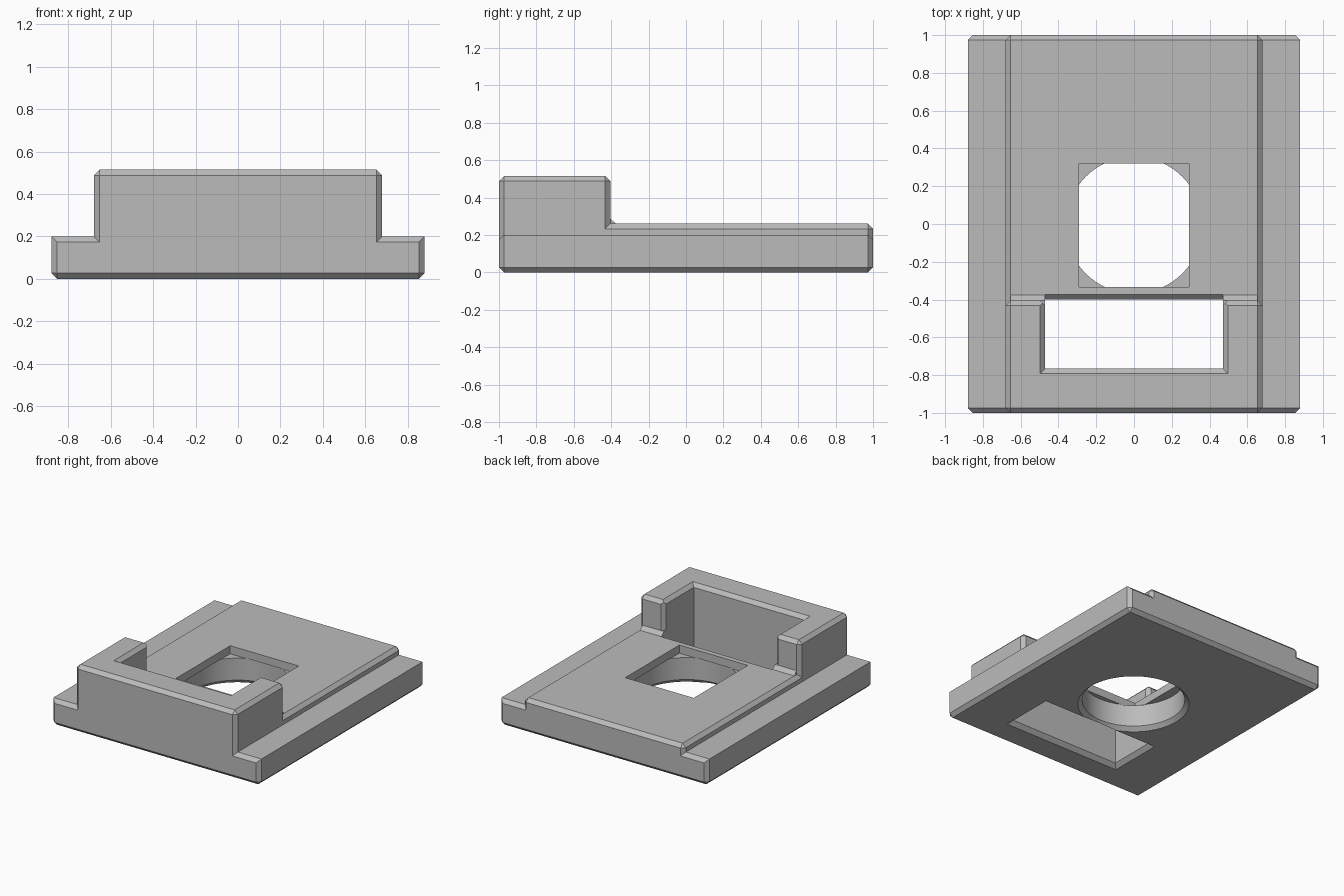
import bpy, bmesh, math

old = bpy.data.objects.get("Cube")
if old:
    bpy.data.objects.remove(old, do_unlink=True)

C = 0.027   # chamfer width

grey = bpy.data.materials.new("plain_grey")
grey.use_nodes = True
grey.diffuse_color = (0.5, 0.5, 0.5, 1)
grey.node_tree.nodes["Principled BSDF"].inputs["Base Color"].default_value = (0.5, 0.5, 0.5, 1)


def loft(name, loops):
    """Closed solid through a row of loops that have equal point counts."""
    bm = bmesh.new()
    rings = [[bm.verts.new(p) for p in loop] for loop in loops]
    n = len(rings[0])
    for a, b in zip(rings, rings[1:]):
        for i in range(n):
            j = (i + 1) % n
            bm.faces.new((a[i], a[j], b[j], b[i]))
    bm.faces.new(rings[0])
    bm.faces.new(rings[-1])
    bmesh.ops.remove_doubles(bm, verts=bm.verts, dist=0.0005)
    bmesh.ops.recalc_face_normals(bm, faces=bm.faces)
    mesh = bpy.data.meshes.new(name)
    bm.to_mesh(mesh)
    bm.free()
    mesh.materials.append(grey)
    obj = bpy.data.objects.new(name, mesh)
    bpy.context.collection.objects.link(obj)
    return obj


def section(half, y):
    """Mirror a half section across x = 0 and place it at depth y."""
    return [(x, y, z) for x, z in half] + [(-x, y, z) for x, z in reversed(half)]


def prism(name, full, inset, y0, y1):
    return loft(name, [section(inset, y0), section(full, y0 + C),
                       section(full, y1 - C), section(inset, y1)])


def rect(w, y0, y1, z):
    return [(-w, y0, z), (w, y0, z), (w, y1, z), (-w, y1, z)]


def circle(r, y, z, n=64):
    return [(r * math.cos(math.tau * i / n), y + r * math.sin(math.tau * i / n), z)
            for i in range(n)]


def combine(target, other, operation):
    mod = target.modifiers.new("join", 'BOOLEAN')
    mod.operation, mod.solver, mod.object = operation, 'EXACT', other
    bpy.context.view_layer.objects.active = target
    bpy.ops.object.modifier_apply(modifier=mod.name)
    bpy.data.objects.remove(other, do_unlink=True)


W, R, T, H, F = 0.88, 0.68, 0.26, 0.515, 0.2   # plate, riser, heights, flange

# Stepped base plate with chamfered ends
body = prism("mounting_plate",
             [(W - C, 0), (W, C), (W, F), (R, F), (R, T - C), (R - C, T)],
             [(W - C, C), (W - C, C), (W - C, F - C), (R - C, F - C),
              (R - C, T - C), (R - C, T - C)], -1, 1)

# Tall block at the front
combine(body, prism("front_block", [(R, 0.1), (R, H - C), (R - C, H)],
                    [(R - C, 0.1), (R - C, H - C), (R - C, H - C)], -1, -0.405), 'UNION')

# Sloped foot behind the tall block
foot = [(-0.45, 0.22), (-0.375, 0.22), (-0.375, T), (-0.405, 0.288), (-0.45, 0.288)]
combine(body, loft("sloped_foot", [[(x, y, z) for y, z in foot]
                                   for x in (C - R, R - C)]), 'UNION')

# Slot through the block, flared at both rims and open to the rear
combine(body, loft("slot_cutter", [
    rect(0.53, -0.825, -0.34, -0.03), rect(0.47, -0.765, -0.4, 0.03),
    rect(0.47, -0.765, -0.4, T - C), rect(0.47, -0.765, -0.27, T - C + 0.13),
    rect(0.47, -0.765, -0.27, H - C), rect(0.53, -0.825, -0.27, H - C + 0.06)]), 'DIFFERENCE')

# Chamfers on the inner rear edges of the two arms
combine(body, loft("arm_cutter", [
    [(-0.47, -0.432, z), (0.47, -0.432, z), (0.53, -0.372, z), (-0.53, -0.372, z)]
    for z in (0.288, 0.7)]), 'DIFFERENCE')

# Square recess above a round hole with a flared lower rim
combine(body, loft("recess_cutter", [rect(0.29, -0.333, 0.32, z)
                                     for z in (0.198, 0.4)]), 'DIFFERENCE')
combine(body, loft("hole_cutter", [
    circle(0.422, -0.006, -0.03), circle(0.362, -0.006, 0.03),
    circle(0.362, -0.006, 0.2)]), 'DIFFERENCE')

# Smooth the round hole and keep the chamfers crisp
bpy.ops.object.select_all(action='DESELECT')
body.select_set(True)
bpy.context.view_layer.objects.active = body
bpy.ops.object.shade_smooth_by_angle(angle=math.radians(20))
